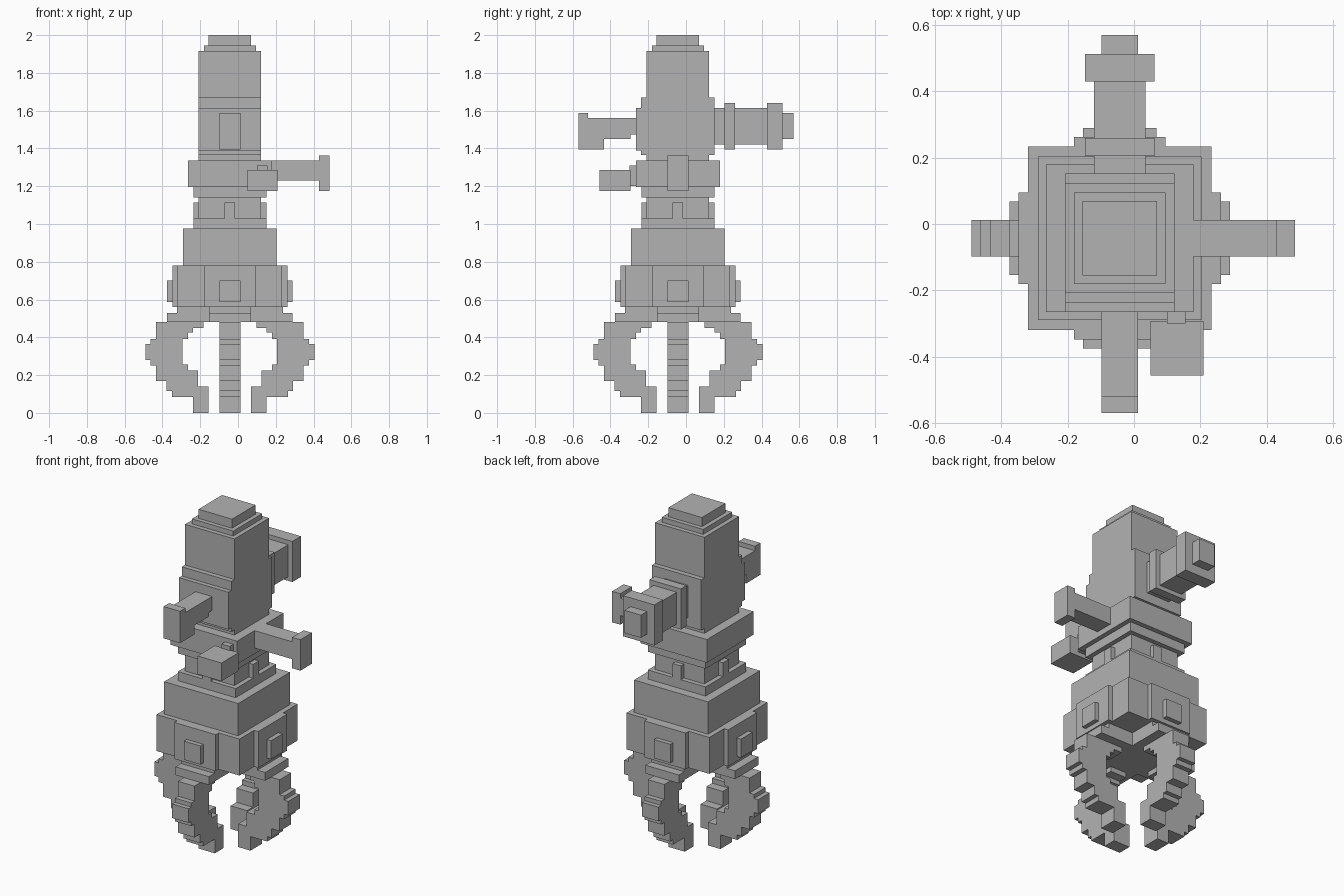
import bpy, bmesh
from math import pi
from mathutils import Matrix, Vector

if "Cube" in bpy.data.objects:
    bpy.data.objects.remove(bpy.data.objects["Cube"])

AXIS = -0.043  # the tower axis sits off centre in x and y

grey = bpy.data.materials.new("plain grey")
grey.use_nodes = True
COLOUR = (0.45, 0.45, 0.45, 1)
grey.diffuse_color = COLOUR
grey.node_tree.nodes["Principled BSDF"].inputs["Base Color"].default_value = COLOUR


def finish(name, bm):
    bmesh.ops.recalc_face_normals(bm, faces=bm.faces)
    mesh = bpy.data.meshes.new(name)
    bm.to_mesh(mesh)
    bm.free()
    mesh.materials.append(grey)
    obj = bpy.data.objects.new(name, mesh)
    bpy.context.collection.objects.link(obj)
    return obj


def add_box(bm, x, y, z):
    size = [b - a for a, b in (x, y, z)]
    mid = Vector([(a + b) / 2 for a, b in (x, y, z)])
    bmesh.ops.create_cube(bm, size=1, matrix=Matrix.Translation(mid) @ Matrix.Diagonal((*size, 1)))


def boxes(name, *parts):
    bm = bmesh.new()
    for part in parts:
        add_box(bm, *part)
    return finish(name, bm)


def around(half):
    return (AXIS - half, AXIS + half)


def tier(name, half, z):
    return boxes(name, (around(half), around(half), z))


def four_sides(name, build):
    """Build a part pointing along +x from the origin on all four sides."""
    for side, turn in (("left", 0), ("back", 1), ("right", 2), ("front", 3)):
        bm = bmesh.new()
        build(bm)
        place = Matrix.Translation((AXIS, AXIS, 0)) @ Matrix.Rotation(turn * pi / 2, 4, "Z")
        bm.transform(place)
        finish(f"{side}_{name}", bm)


# Square tiers of the tower
tier("cap", 0.112, (1.945, 2.0))
tier("cap_ring", 0.138, (1.915, 1.945))
tier("column", 0.165, (1.03, 1.915))
tier("collar", 0.222, (1.195, 1.335))
tier("collar_base", 0.193, (1.14, 1.195))
tier("neck_base", 0.193, (0.975, 1.03))
tier("upper_body", 0.247, (0.78, 0.975))
tier("lower_body", 0.277, (0.56, 0.78))

# Thickened plates on the front and back of the column
boxes("column_plates", (around(0.165), (-0.238, 0.152), (1.365, 1.67)))
boxes("front_plate", (around(0.165), (-0.265, -0.2), (1.39, 1.615)))

# Repeated details on each side
four_sides("neck_tab", lambda bm: add_box(bm, (0.15, 0.193), (-0.028, 0.028), (1.03, 1.113)))
four_sides("panel", lambda bm: add_box(bm, (0.2, 0.305), (-0.138, 0.138), (0.56, 0.78)))
four_sides("bolt", lambda bm: add_box(bm, (0.29, 0.332), (-0.055, 0.055), (0.588, 0.7)))


def mount(bm):
    add_box(bm, (0, 0.28), (-0.111, 0.111), (0.53, 0.56))
    add_box(bm, (0, 0.332), (-0.111, 0.111), (0.48, 0.53))


four_sides("claw_mount", mount)

# Stepped claw: (distance from the axis, height reached) going up each edge
OUTER = [(0.195, 0.085), (0.307, 0.115), (0.335, 0.17), (0.39, 0.25),
         (0.42, 0.28), (0.447, 0.365), (0.42, 0.39), (0.39, 0.48)]
INNER = [(0.113, 0.14), (0.168, 0.225), (0.222, 0.255), (0.25, 0.39),
         (0.222, 0.425), (0.195, 0.45), (0.14, 0.48)]


def staircase(steps):
    points, low = [], 0
    for reach, high in steps:
        points += [(reach, low), (reach, high)]
        low = high
    return points


def claw(bm):
    outline = staircase(OUTER) + staircase(INNER)[::-1]
    face = bm.faces.new([bm.verts.new((r, -0.055, z)) for r, z in outline])
    grown = bmesh.ops.extrude_face_region(bm, geom=[face])["geom"]
    moved = [v for v in grown if isinstance(v, bmesh.types.BMVert)]
    bmesh.ops.translate(bm, verts=moved, vec=(0, 0.11, 0))


four_sides("claw", claw)

# Pipe with two flanges at the back
boxes("back_pipe", (around(0.077), (0.14, 0.44), (1.42, 1.613)))
for name, y in (("inner_flange", (0.205, 0.26)), ("outer_flange", (0.43, 0.512))):
    boxes(name, (around(0.105), y, (1.395, 1.64)))
boxes("pipe_end", (around(0.055), (0.5, 0.57), (1.45, 1.587)))

# Handle at the front
boxes("front_handle",
      (around(0.055), (-0.52, -0.295), (1.45, 1.56)),
      (around(0.055), (-0.295, -0.26), (1.475, 1.56)),
      (around(0.055), (-0.57, -0.518), (1.395, 1.587)),
      (around(0.055), (-0.52, -0.433), (1.395, 1.45)))

# Lever on the left
boxes("left_lever",
      ((0.17, 0.435), around(0.055), (1.23, 1.335)),
      ((0.43, 0.485), around(0.055), (1.175, 1.362)))

# Small block held off the front of the collar
boxes("front_block", ((0.05, 0.21), (-0.457, -0.293), (1.175, 1.285)))
boxes("front_block_bracket", ((0.1, 0.155), (-0.3, -0.26), (1.2, 1.31)))
